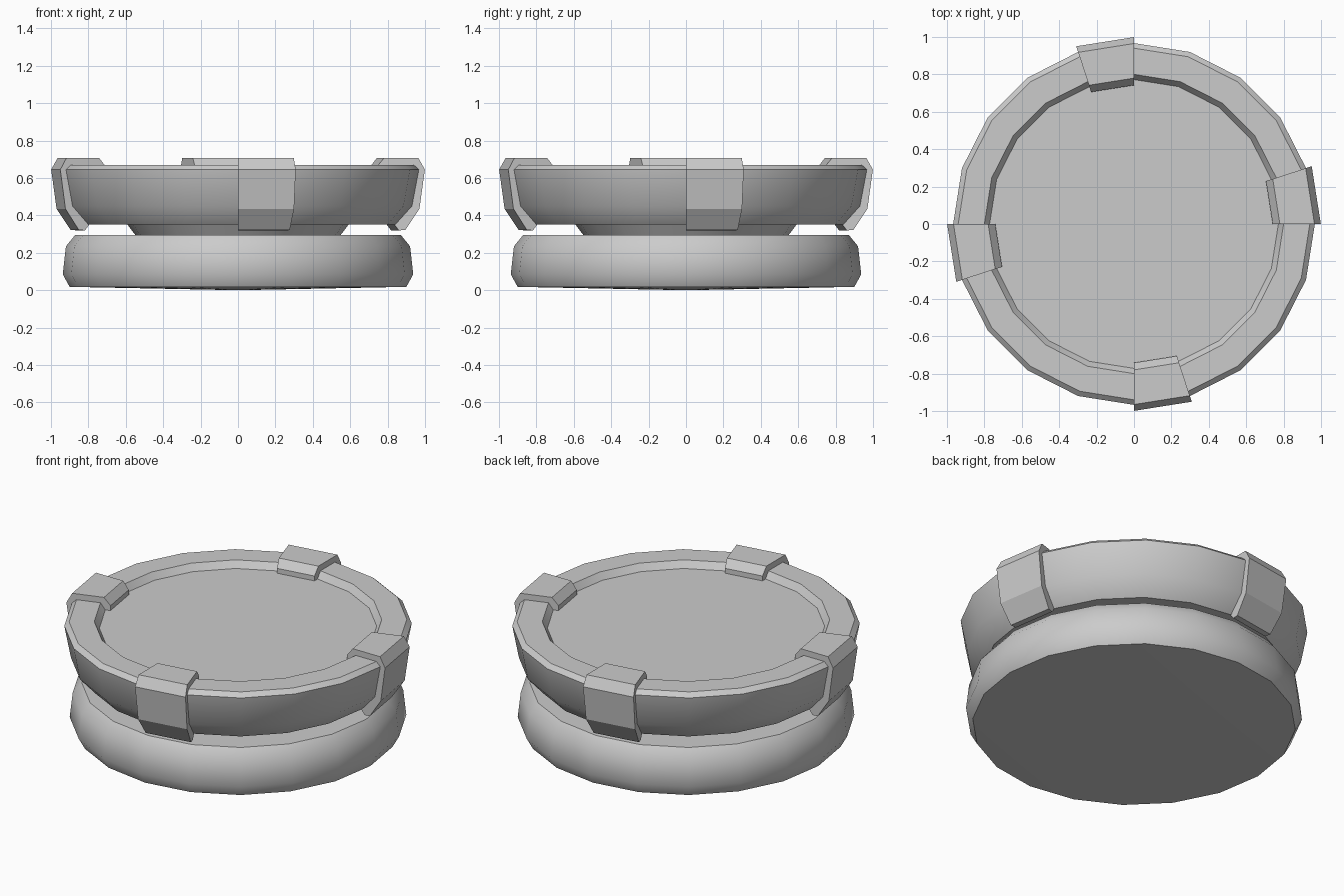
import bpy, bmesh
from math import sin, cos, pi, radians

if "Cube" in bpy.data.objects:
    bpy.data.objects.remove(bpy.data.objects["Cube"])

SIDES = 20
STEP = 2 * pi / SIDES


def finish(bm, name, angle):
    bmesh.ops.remove_doubles(bm, verts=bm.verts, dist=1e-5)
    bmesh.ops.recalc_face_normals(bm, faces=bm.faces)
    mesh = bpy.data.meshes.new(name)
    bm.to_mesh(mesh)
    bm.free()
    obj = bpy.data.objects.new(name, mesh)
    bpy.context.collection.objects.link(obj)
    bpy.ops.object.select_all(action='DESELECT')
    obj.select_set(True)
    bpy.context.view_layer.objects.active = obj
    bpy.ops.object.shade_smooth_by_angle(angle=radians(angle))
    return obj


def ring_verts(bm, profile, k):
    a = k * STEP
    return [bm.verts.new((r * cos(a), r * sin(a), z)) for r, z in profile]


def lathe(name, profile, angle=35):
    """Revolve an (r, z) profile; first and last points close with caps."""
    bm = bmesh.new()
    cols = [ring_verts(bm, profile, k) for k in range(SIDES)]
    for k in range(SIDES):
        a, b = cols[k], cols[(k + 1) % SIDES]
        for i in range(len(profile) - 1):
            bm.faces.new((a[i], b[i], b[i + 1], a[i + 1]))
    bm.faces.new([c[-1] for c in cols])
    # bottom cap: very shallow cone down to z of centre
    centre = bm.verts.new((0, 0, 0 if profile[0][1] < 0.1 else profile[0][1]))
    for k in range(SIDES):
        bm.faces.new((cols[k][0], centre, cols[(k + 1) % SIDES][0]))
    return finish(bm, name, angle)


def clamp(name, k, profile):
    """One-segment wedge sweep of a closed profile."""
    bm = bmesh.new()
    a, b = ring_verts(bm, profile, k), ring_verts(bm, profile, k + 1)
    n = len(profile)
    for i in range(n):
        j = (i + 1) % n
        bm.faces.new((a[i], b[i], b[j], a[j]))
    bm.faces.new(a)
    bm.faces.new(b)
    return finish(bm, name, 20)


# Rounded foot
lathe("base", [(0.90, 0.018), (0.937, 0.085), (0.92, 0.235), (0.87, 0.296)], 50)

# Narrow neck between foot and upper tray
lathe("neck", [(0.545, 0.29), (0.592, 0.352)])

# Upper tray with raised rim and shallow floor
lathe("tray", [(0.84, 0.35), (0.93, 0.45), (0.967, 0.645), (0.94, 0.67),
               (0.80, 0.67), (0.772, 0.63)])

# Four clamps gripping the rim
clamp_profile = [(0.86, 0.32), (0.895, 0.322), (0.97, 0.435), (0.999, 0.645),
                 (0.965, 0.706), (0.78, 0.706), (0.742, 0.66), (0.742, 0.625),
                 (0.79, 0.60), (0.90, 0.60), (0.90, 0.45), (0.83, 0.358)]
for i in range(4):
    clamp(f"rim_clamp_{i + 1}", i * SIDES // 4, clamp_profile)
